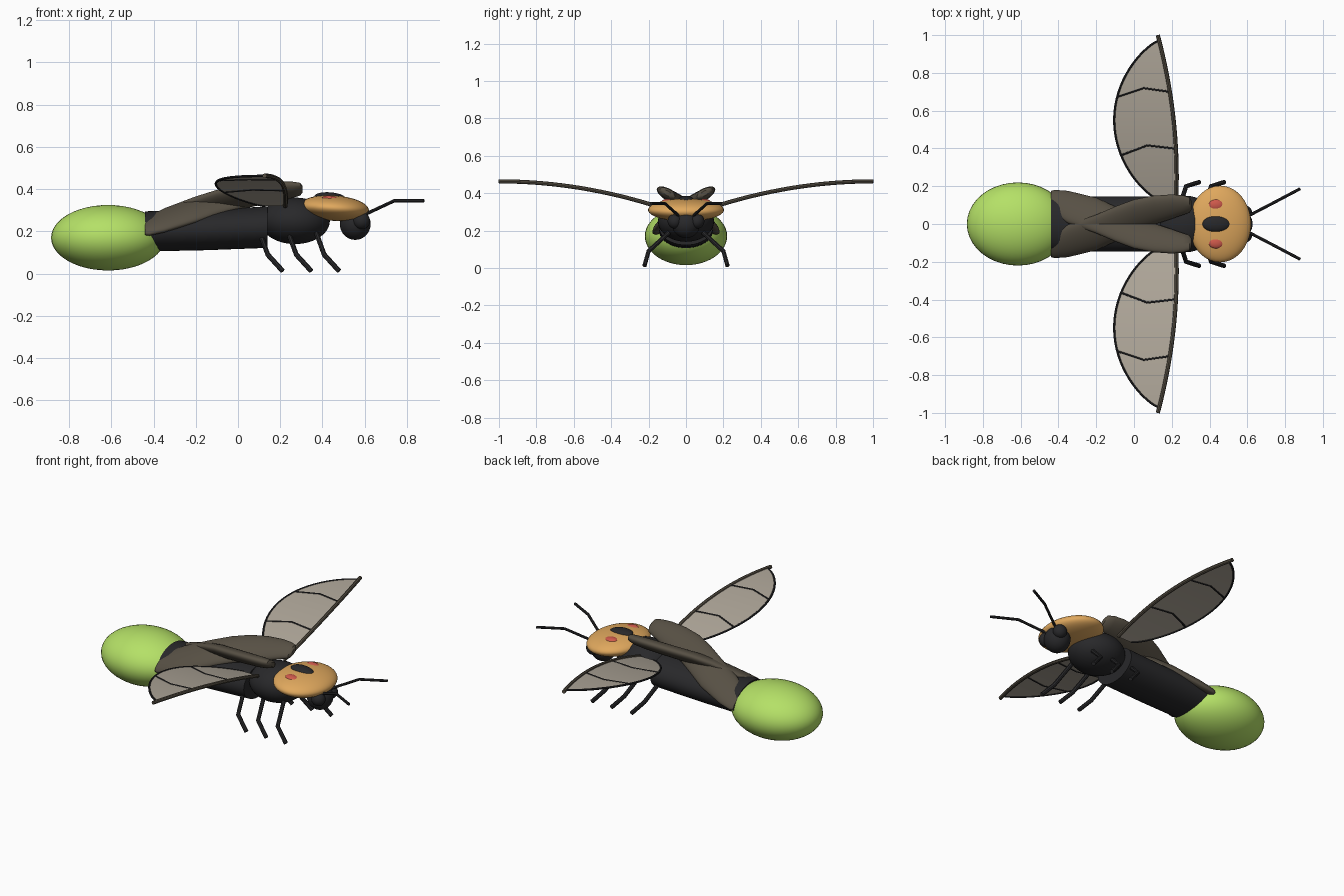
import bpy, bmesh, math
from mathutils import Vector

if "Cube" in bpy.data.objects:
    bpy.data.objects.remove(bpy.data.objects["Cube"])


def material(name, rgb):
    m = bpy.data.materials.new(name)
    m.diffuse_color = (*rgb, 1)
    m.use_nodes = True
    m.node_tree.nodes["Principled BSDF"].inputs["Base Color"].default_value = m.diffuse_color
    return m


BLACK = material("black shell", (0.021, 0.021, 0.023))
BROWN = material("brown cover", (0.095, 0.080, 0.058))
GREEN = material("glow green", (0.46, 0.75, 0.135))
ORANGE = material("orange shield", (0.74, 0.39, 0.11))
RED = material("red spot", (0.62, 0.10, 0.07))
MEMBRANE = material("wing membrane", (0.43, 0.385, 0.32))


def finish(ob, name, mat):
    ob.name = name
    ob.data.materials.clear()
    ob.data.materials.append(mat)
    bpy.ops.object.select_all(action='DESELECT')
    ob.select_set(True)
    bpy.context.view_layer.objects.active = ob
    bpy.ops.object.shade_smooth_by_angle(angle=math.radians(40))
    return ob


def ellipsoid(name, loc, radii, mat, tilt=0):
    bpy.ops.mesh.primitive_uv_sphere_add(segments=40, ring_count=24, location=loc,
                                         rotation=(0, tilt, 0))
    ob = bpy.context.object
    ob.scale = radii
    return finish(ob, name, mat)


def mesh_object(bm, name, mat):
    bmesh.ops.recalc_face_normals(bm, faces=bm.faces)
    me = bpy.data.meshes.new(name)
    bm.to_mesh(me)
    bm.free()
    ob = bpy.data.objects.new(name, me)
    bpy.context.collection.objects.link(ob)
    return finish(ob, name, mat)


def loft(name, sections, roll, mat, n=32):
    """Skin elliptical sections (x, y, z, half width, half height) along x."""
    bm = bmesh.new()
    c, s = math.cos(roll), math.sin(roll)
    rings = []
    for x, y, z, w, h in sections:
        ring = []
        for i in range(n):
            a = math.tau * i / n
            u, v = w * math.cos(a), h * math.sin(a)
            ring.append(bm.verts.new((x, y + u * c - v * s, z + u * s + v * c)))
        rings.append(ring)
    for r0, r1 in zip(rings, rings[1:]):
        for i in range(n):
            j = (i + 1) % n
            bm.faces.new((r0[i], r0[j], r1[j], r1[i]))
    bm.faces.new(rings[0])
    bm.faces.new(rings[-1])
    return mesh_object(bm, name, mat)


def tube(name, points, radius, mat):
    cu = bpy.data.curves.new(name, 'CURVE')
    cu.dimensions = '3D'
    cu.bevel_depth = radius
    cu.bevel_resolution = 2
    cu.use_fill_caps = True
    sp = cu.splines.new('POLY')
    sp.points.add(len(points) - 1)
    for p, co in zip(sp.points, points):
        p.co = (*co, 1)
    ob = bpy.data.objects.new(name, cu)
    bpy.context.collection.objects.link(ob)
    bpy.ops.object.select_all(action='DESELECT')
    ob.select_set(True)
    bpy.context.view_layer.objects.active = ob
    bpy.ops.object.convert(target='MESH')
    return finish(bpy.context.object, name, mat)


# Body: glowing tail, abdomen, thorax, shield and head
ellipsoid("glowing_tail", (-0.615, 0, 0.17), (0.27, 0.22, 0.155), GREEN)
loft("abdomen", [(-0.44, 0, 0.2, 0.145, 0.095), (-0.15, 0, 0.207, 0.145, 0.096),
                 (0.14, 0, 0.22, 0.145, 0.098)], 0, BLACK, 40)
ellipsoid("thorax", (0.27, 0, 0.25), (0.165, 0.15, 0.11), BLACK)
ellipsoid("neck_shield", (0.455, 0, 0.31), (0.165, 0.203, 0.06), ORANGE, math.radians(4))
ellipsoid("shield_center_spot", (0.435, 0, 0.362), (0.073, 0.043, 0.023), BLACK, math.radians(4))
ellipsoid("head", (0.555, 0, 0.235), (0.073, 0.075, 0.075), BLACK)


# Wing outline as functions of the distance from the body
def lead(y):
    return 0.226 - 0.1 * ((y - 0.25) / 0.75) ** 2


def trail(y):
    u = min(1, abs((y - 0.55) / 0.42))
    return 0.13 - 0.235 * (1 - u * u) ** 0.78


def height(y):
    return 0.463 - 0.12 * ((1 - y) / 0.8) ** 2


def wing(side, label):
    ys = [0.55 - 0.42 * math.cos(math.pi * i / 36) for i in range(37)]
    bm = bmesh.new()
    rows = [[bm.verts.new((x, side * y, height(y) + dz)) for x, dz in
             ((lead(y), 0.002), (trail(y), 0.002), (trail(y), -0.002), (lead(y), -0.002))]
            for y in ys]
    for a, b in zip(rows, rows[1:]):
        for i in range(4):
            j = (i + 1) % 4
            bm.faces.new((a[i], a[j], b[j], b[i]))
    bm.faces.new(rows[0])
    bm.faces.new(rows[-1])
    mesh_object(bm, label + "_wing_membrane", MEMBRANE)
    edge = [0.13 + 0.87 * i / 24 for i in range(25)]
    tube(label + "_wing_leading_edge", [(lead(y), side * y, height(y)) for y in edge], 0.011, BROWN)
    tube(label + "_wing_trailing_edge", [(trail(y), side * y, height(y)) for y in ys], 0.006, BLACK)
    for k, vein in enumerate((((-0.067, 0.365), (0.07, 0.417), (0.216, 0.40)),
                              ((-0.085, 0.675), (0.05, 0.72), (0.19, 0.70)))):
        tube(f"{label}_wing_vein_{k + 1}", [(x, side * y, height(y)) for x, y in vein], 0.006, BLACK)


for side, label in ((-1, "right"), (1, "left")):
    # Crossed wing covers
    cover = [(0.305, 0.100, 0.400, 0.025, 0.012), (0.295, 0.100, 0.400, 0.045, 0.022),
             (0.26, 0.100, 0.397, 0.058, 0.028), (0.20, 0.092, 0.390, 0.073, 0.031),
             (0.10, 0.072, 0.377, 0.088, 0.033), (0.0, 0.044, 0.360, 0.098, 0.034),
             (-0.10, 0.0, 0.335, 0.106, 0.034), (-0.20, -0.045, 0.303, 0.108, 0.034),
             (-0.35, -0.090, 0.252, 0.098, 0.032), (-0.42, -0.112, 0.226, 0.078, 0.028),
             (-0.44, -0.116, 0.222, 0.068, 0.022)]
    loft(label + "_wing_cover", [(x, side * y, z, w, h) for x, y, z, w, h in cover],
         side * math.radians(31), BROWN)
    wing(side, label)
    # Head and shield details
    ellipsoid(label + "_shield_spot", (0.435, side * 0.1, 0.353), (0.041, 0.03, 0.016), RED,
              math.radians(4))
    ellipsoid(label + "_eye", (0.585, side * 0.06, 0.25), (0.04, 0.038, 0.04), BLACK)
    tube(label + "_antenna", [(0.59, side * 0.035, 0.275), (0.74, side * 0.113, 0.345),
                              (0.88, side * 0.187, 0.345)], 0.008, BLACK)
    # Three bent legs on each side
    for k, x in enumerate((0.105, 0.24, 0.372)):
        tube(f"{label}_leg_{k + 1}", [(x, side * 0.09, 0.19), (x + 0.036, side * 0.2, 0.09),
                                      (x + 0.107, side * 0.222, 0.012)], 0.012, BLACK)
